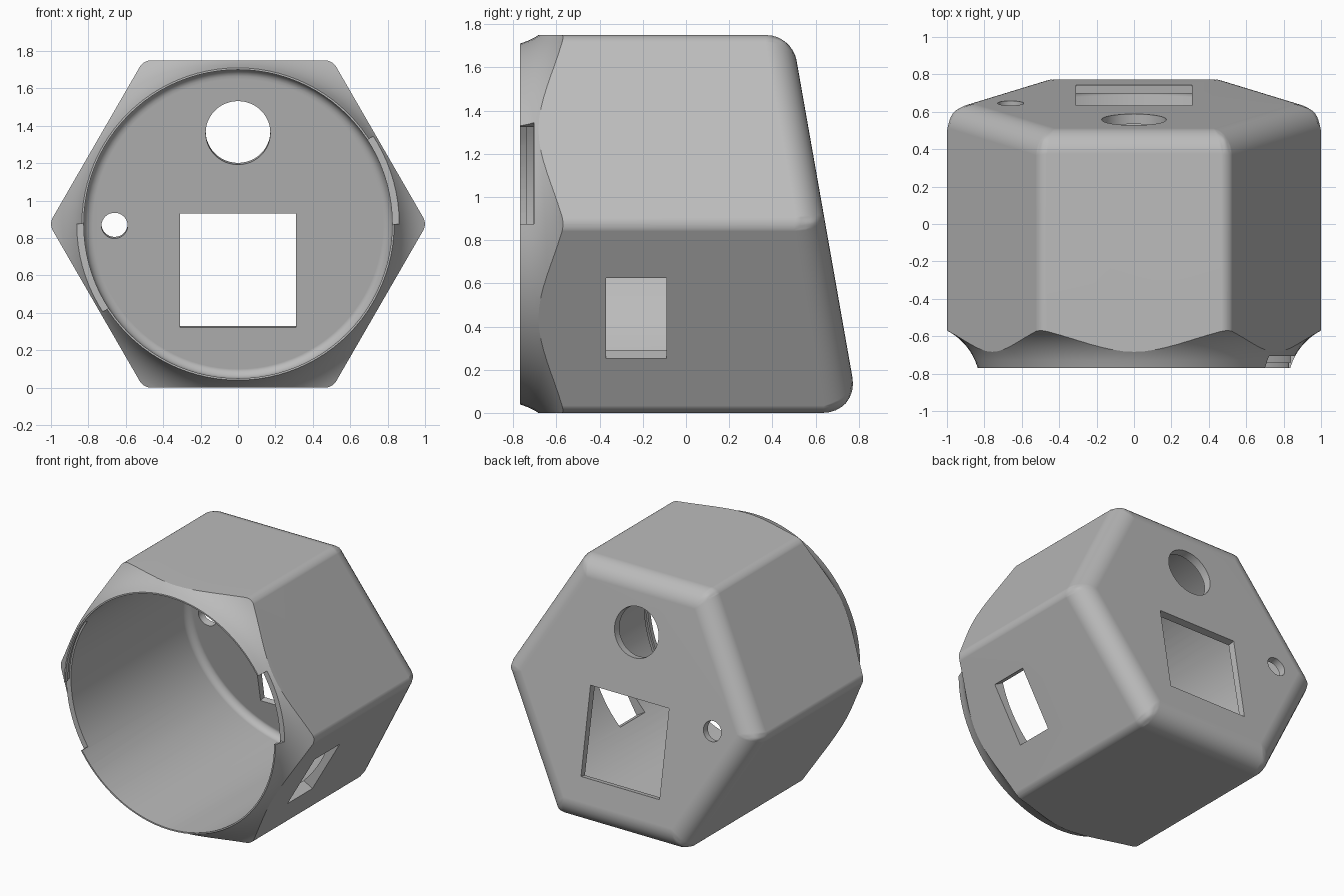
import bpy, bmesh, math
from math import cos, sin, tan, radians, pi
from mathutils import Matrix, Vector

if "Cube" in bpy.data.objects:
    bpy.data.objects.remove(bpy.data.objects["Cube"], do_unlink=True)

MID = 0.875                      # height of the bore axis, and half the hexagon's height
TILT = radians(10)
FRONT = -0.77
BORE = 0.825


def back_y(z):
    return 0.80 - tan(TILT) * z


def make_object(name, bm):
    bmesh.ops.recalc_face_normals(bm, faces=bm.faces[:])
    mesh = bpy.data.meshes.new(name)
    bm.to_mesh(mesh)
    bm.free()
    obj = bpy.data.objects.new(name, mesh)
    bpy.context.scene.collection.objects.link(obj)
    return obj


def prism(points, y0, y1):
    """Extrude a polygon of (x, z) points along y."""
    bm = bmesh.new()
    face = bm.faces.new([bm.verts.new((x, y0, z)) for x, z in points])
    geom = bmesh.ops.extrude_face_region(bm, geom=[face])["geom"]
    end = [v for v in geom if isinstance(v, bmesh.types.BMVert)]
    bmesh.ops.translate(bm, verts=end, vec=(0, y1 - y0, 0))
    return bm, end


def arc(radius, a0, a1, count, z=0.0):
    return [(radius * cos(radians(a0 + (a1 - a0) * i / count)),
             z + radius * sin(radians(a0 + (a1 - a0) * i / count)))
            for i in range(count + 1)]


def slant(verts, offset):
    for v in verts:
        v.co.y = back_y(v.co.z) - offset


# Hexagonal body with a slanted back; each edge rounded to its own radius
bm, end = prism(arc(MID / cos(pi / 6), 0, 360, 6, MID)[:-1], -1.0, 1.0)
slant(end, 0)
bmesh.ops.recalc_face_normals(bm, faces=bm.faces[:])
weights = bm.edges.layers.float.new("bevel_weight_edge")
WIDTH = 0.2
for edge in bm.edges:
    ends = [v in end for v in edge.verts]
    radius = 0.14 if all(ends) else 0.067 if any(ends) else 0
    edge[weights] = radius * tan(edge.calc_face_angle() / 2) / WIDTH
housing = make_object("housing", bm)
bevel = housing.modifiers.new("rounding", "BEVEL")
bevel.limit_method = "WEIGHT"
bevel.offset_type = "OFFSET"
bevel.width = WIDTH
bevel.segments = 8
bevel.use_clamp_overlap = False

cutters = []


def cut(obj, operation="DIFFERENCE"):
    obj.hide_render = True
    mod = housing.modifiers.new(obj.name, "BOOLEAN")
    mod.operation = operation
    mod.solver = "EXACT"
    mod.object = obj
    cutters.append(obj)


# Turned envelope: hollow flare from the front rim out past the hexagon corners
flare_x, flare_y, flare_r = 1.151, -0.862, 0.329
profile = [(0, FRONT)]
for i in range(13):
    r = 0.835 + (1.02 - 0.835) * i / 12
    profile.append((r, flare_y + math.sqrt(flare_r ** 2 - (r - flare_x) ** 2)))
profile[1] = (0.835, FRONT)
profile += [(1.2, -0.5), (1.2, 1.0), (0, 1.0)]
bm = bmesh.new()
verts = [bm.verts.new((r, y, MID)) for r, y in profile]
edges = [bm.edges.new(pair) for pair in zip(verts, verts[1:])]
bmesh.ops.spin(bm, geom=verts + edges, cent=(0, 0, MID), axis=(0, 1, 0),
               angle=2 * pi, steps=96)
bmesh.ops.remove_doubles(bm, verts=bm.verts[:], dist=1e-4)
cut(make_object("flare_envelope", bm), "INTERSECT")

# Round bore with a slanted floor and a filleted floor edge
bm, end = prism(arc(BORE, 0, 360, 96, MID)[:-1], -1.2, 0.5)
slant(end, 0.052)
rim = [e for e in bm.edges if all(v in end for v in e.verts)]
bmesh.ops.bevel(bm, geom=rim, offset=0.05, segments=5, profile=0.5, affect="EDGES")
cut(make_object("bore_cutter", bm))


# Openings drilled square to the slanted back
def drill(name, points, x, z):
    bm, _ = prism(points, -0.15, 0.15)
    place = Matrix.Translation((x, back_y(z), z)) @ Matrix.Rotation(TILT, 4, "X")
    bm.transform(place)
    cut(make_object(name, bm))


drill("round_port_cutter", arc(0.173, 0, 360, 48)[:-1], 0, 1.372)
drill("small_port_cutter", arc(0.07, 0, 360, 32)[:-1], -0.66, MID)
half = 0.31
drill("square_port_cutter",
      [(-half, -half), (half, -half), (half, half), (-half, half)], 0, 0.635)

# Window in the lower left side
bm = bmesh.new()
bmesh.ops.create_cube(bm, size=1)
bmesh.ops.scale(bm, verts=bm.verts[:], vec=(0.4, 0.28, 0.43))
normal = Vector((cos(pi / 6), 0, -sin(pi / 6)))
bm.transform(Matrix.Translation(Vector((0, -0.23, MID)) + normal * MID)
             @ Matrix.Rotation(pi / 6, 4, "Y"))
cut(make_object("window_cutter", bm))


# Twist-lock notches in the rim, each with a shallow groove beside it
def sector(name, outer, a0, a1, y0, y1):
    points = arc(outer, a0, a1, 12, MID) + arc(0.75, a1, a0, 12, MID)
    bm, _ = prism(points, y0, y1)
    cut(make_object(name, bm))


for side, start in (("left", 0), ("right", 180)):
    sector(side + "_notch_cutter", 0.863, start, start + 33, -0.9, -0.705)
    sector(side + "_groove_cutter", 0.837, start - 33, start + 1, -0.74, -0.706)

# Apply everything and drop the cutters
bpy.ops.object.select_all(action="DESELECT")
housing.select_set(True)
bpy.context.view_layer.objects.active = housing
for mod in list(housing.modifiers):
    bpy.ops.object.modifier_apply(modifier=mod.name)
for obj in cutters:
    bpy.data.objects.remove(obj, do_unlink=True)

# Single grey finish
grey = bpy.data.materials.new("plain_grey")
grey.use_nodes = True
colour = (0.5, 0.5, 0.5, 1)
grey.diffuse_color = colour
grey.node_tree.nodes["Principled BSDF"].inputs["Base Color"].default_value = colour
housing.data.materials.clear()
housing.data.materials.append(grey)
bpy.ops.object.shade_smooth_by_angle(angle=radians(25))
weighted = housing.modifiers.new("even_shading", "WEIGHTED_NORMAL")
weighted.keep_sharp = True
